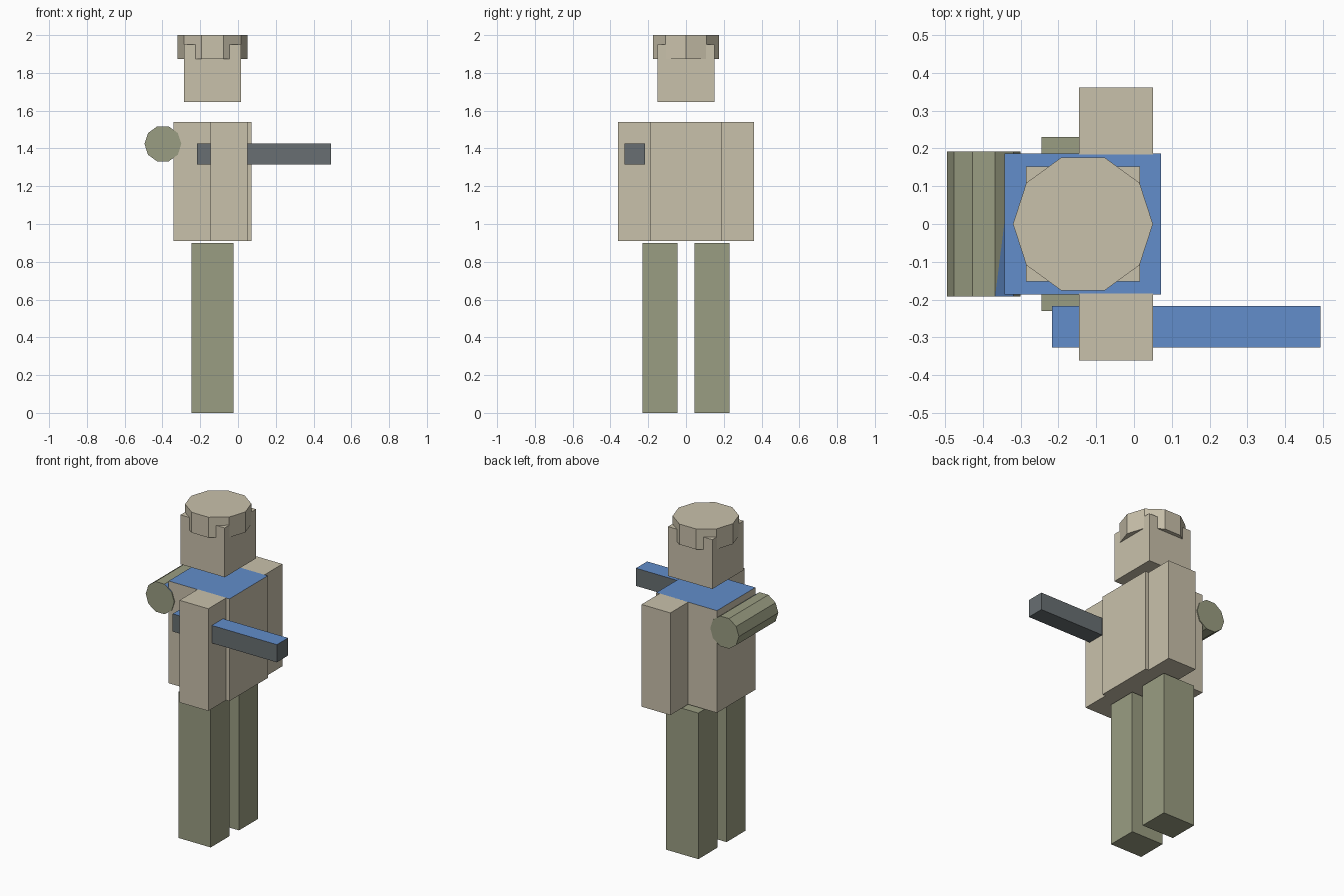
import bpy
import bmesh
from math import radians
from mathutils import Matrix, Vector

if "Cube" in bpy.data.objects:
    bpy.data.objects.remove(bpy.data.objects["Cube"], do_unlink=True)


def make_material(name, rgb):
    """Flat material from an 8-bit display colour."""
    linear = [((c / 255 + 0.055) / 1.055) ** 2.4 for c in rgb] + [1.0]
    mat = bpy.data.materials.new(name)
    mat.use_nodes = True
    mat.diffuse_color = linear
    bsdf = mat.node_tree.nodes["Principled BSDF"]
    bsdf.inputs["Base Color"].default_value = linear
    bsdf.inputs["Roughness"].default_value = 0.8
    return mat


sand = make_material("sand", (201, 193, 171))
olive = make_material("olive", (154, 157, 130))
steel = make_material("steel grey", (104, 111, 114))
blue = make_material("blue", (98, 141, 203))


def finish(name, bm, mats, rule=None):
    """Turn a bmesh into an object; faces matching the rule get the second material."""
    bmesh.ops.recalc_face_normals(bm, faces=bm.faces)
    bm.normal_update()
    for face in bm.faces:
        face.material_index = int(bool(rule and rule(face)))
    mesh = bpy.data.meshes.new(name)
    bm.to_mesh(mesh)
    bm.free()
    for mat in mats:
        mesh.materials.append(mat)
    obj = bpy.data.objects.new(name, mesh)
    bpy.context.collection.objects.link(obj)
    return obj


def box(name, low, high, mats, rule=None):
    low, high = Vector(low), Vector(high)
    bm = bmesh.new()
    bmesh.ops.create_cube(bm, size=1, matrix=Matrix.Translation((low + high) / 2)
                          @ Matrix.Diagonal((*(high - low), 1)))
    return finish(name, bm, mats, rule)


def ten_sided(radius, depth, matrix):
    """Decagonal prism with a corner on the x axis."""
    bm = bmesh.new()
    bmesh.ops.create_cone(bm, cap_ends=True, segments=10, radius1=radius,
                          radius2=radius, depth=depth, matrix=matrix)
    return bm


def faces_up(face):
    return face.normal.z > 0.9


# Legs and arms, one pair each
for side, s in (("left", 1), ("right", -1)):
    y_in, y_out = sorted((s * 0.045, s * 0.23))
    box(side + "_leg", (-0.245, y_in, 0), (-0.025, y_out, 0.9), [olive])
    y_in, y_out = sorted((s * 0.184, s * 0.361))
    box(side + "_arm", (-0.146, y_in, 0.911), (0.05, y_out, 1.541), [sand])

# Torso with a blue top
box("torso", (-0.342, -0.187, 0.911), (0.072, 0.187, 1.541), [sand, blue], faces_up)

# Long bar held through the right arm, blue on top
box("held_bar", (-0.217, -0.326, 1.316), (0.493, -0.217, 1.425), [steel, blue], faces_up)

# Head and ten-sided hat
box("head", (-0.286, -0.152, 1.646), (0.016, 0.152, 1.95), [sand])
finish("hat", ten_sided(0.185, 0.126, Matrix.Translation((-0.135, 0, 1.937))
                        @ Matrix.Rotation(radians(90), 4, "Z")), [sand])

# Bedroll across the back, with half of its upper torso-side facet blue
centre = Vector((-0.3975, 0, 1.424))
roll = ten_sided(0.0975, 0.384, Matrix.Translation(centre)
                 @ Matrix.Rotation(radians(90), 4, "X") @ Matrix.Rotation(radians(90), 4, "Z"))
roll.normal_update()
facet_normal = Vector((0.588, 0, 0.809))
facet = max(roll.faces, key=lambda f: f.normal.dot(facet_normal))
corners = sorted(facet.verts, key=lambda v: v.co.x + v.co.y * 0.01)
front_high = min(facet.verts, key=lambda v: v.co.y - v.co.z)
back_low = max(facet.verts, key=lambda v: v.co.y - v.co.z)
bmesh.ops.connect_verts(roll, verts=[front_high, back_low])
finish("bedroll", roll, [olive, blue],
       lambda f: f.normal.dot(facet_normal) > 0.98 and f.calc_center_median().y < 0)
